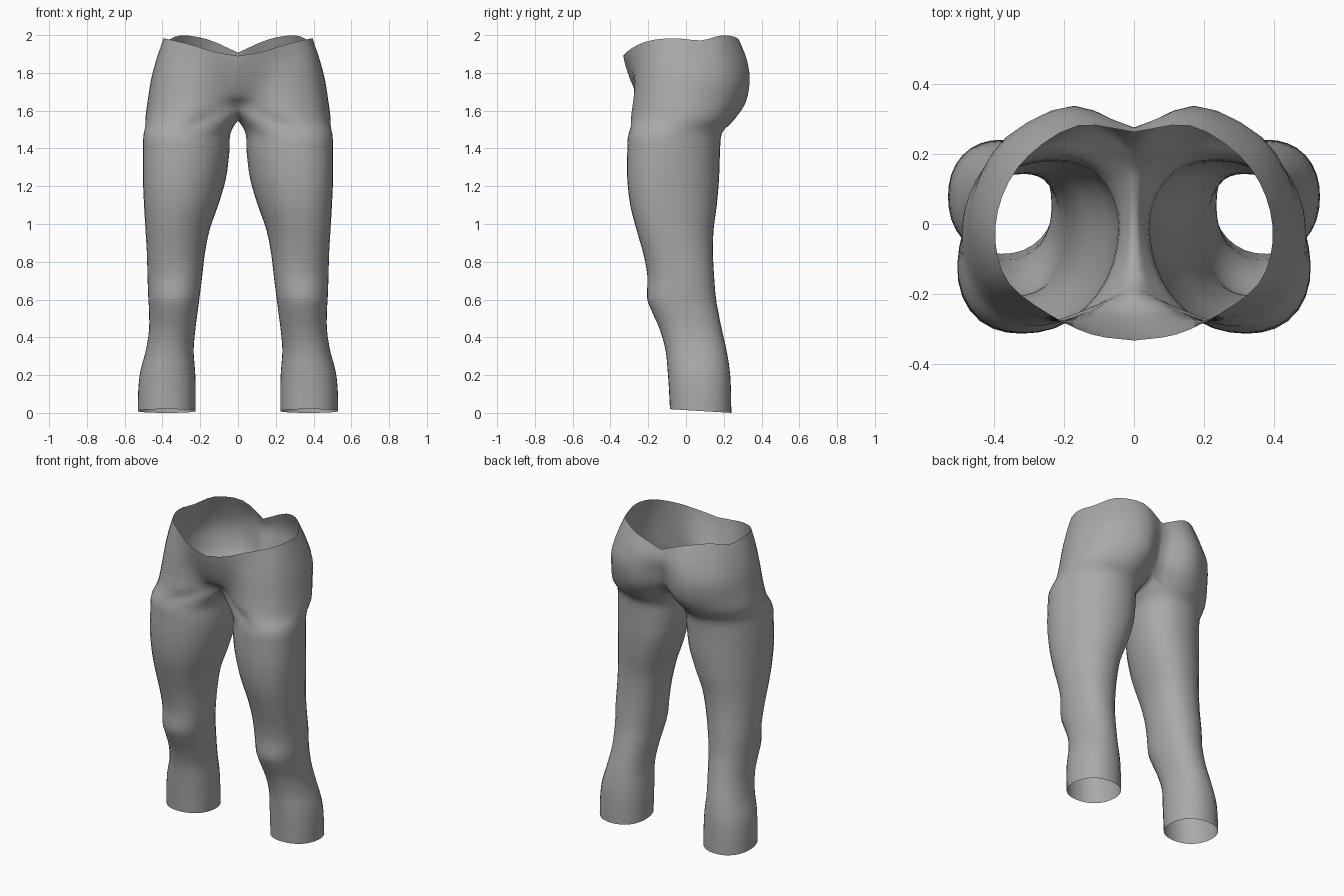
import bpy, bmesh, math
from mathutils import Vector

if "Cube" in bpy.data.objects:
    bpy.data.objects.remove(bpy.data.objects["Cube"])

COLS, ARC = 32, 25        # columns around a leg; the first ARC continue up over the hips
SUB = 3                   # rings between control levels

# Leg stations: height, inner x, outer x, front y, back y, outward lean of the front
LEG = [
    (0.01, .225, .530, -.085, .240, .00),
    (0.12, .224, .528, -.090, .238, .00),
    (0.22, .227, .517, -.097, .232, .00),
    (0.33, .235, .488, -.108, .215, .00),
    (0.44, .226, .471, -.138, .190, .00),
    (0.54, .213, .471, -.182, .170, .00),
    (0.61, .204, .475, -.206, .158, .00),
    (0.72, .190, .479, -.204, .149, .00),
    (0.84, .176, .482, -.225, .143, .01),
    (0.97, .152, .488, -.262, .146, .02),
    (1.10, .108, .494, -.295, .163, .03),
    (1.24, .069, .498, -.311, .175, .04),
    (1.38, .051, .498, -.311, .180, .04),
    (1.48, .045, .494, -.303, .190, .04),
]

# Hip arcs, from front centre around the side to back centre
CROTCH = [(0, -.18, 1.61), (.09, -.225, 1.60), (.26, -.29, 1.57),
          (.425, -.22, 1.56), (.487, -.06, 1.56), (.47, .08, 1.56),
          (.38, .19, 1.55), (.19, .245, 1.54), (0, .17, 1.60)]
LOW_HIP = [(0, -.245, 1.67), (.10, -.25, 1.67), (.26, -.278, 1.66),
           (.415, -.20, 1.66), (.473, -.05, 1.66), (.46, .09, 1.66),
           (.37, .23, 1.65), (.17, .315, 1.64), (0, .22, 1.66)]
MID_HIP = [(0, -.285, 1.74), (.12, -.275, 1.75), (.26, -.268, 1.77),
           (.40, -.19, 1.77), (.455, -.05, 1.77), (.445, .10, 1.77),
           (.36, .25, 1.77), (.17, .337, 1.76), (0, .25, 1.75)]
HIGH_HIP = [(0, -.318, 1.83), (.12, -.302, 1.85), (.25, -.26, 1.87),
            (.38, -.18, 1.88), (.428, -.05, 1.88), (.412, .09, 1.88),
            (.34, .22, 1.89), (.17, .322, 1.87), (0, .275, 1.84)]
WAIST = [(0, -.332, 1.89), (.12, -.315, 1.91), (.24, -.258, 1.947),
         (.355, -.17, 1.975), (.395, -.05, 1.983), (.375, .08, 1.972),
         (.30, .195, 1.999), (.16, .28, 1.977), (0, .262, 1.907)]


def smooth_path(points, sub):
    """Catmull-Rom curve through the points."""
    p = [Vector(q) for q in points]
    p = [2 * p[0] - p[1]] + p + [2 * p[-1] - p[-2]]
    out = []
    for i in range(1, len(p) - 2):
        a, b, c, d = p[i - 1:i + 3]
        for s in range(sub):
            t = s / sub
            out.append(0.5 * (2 * b + (c - a) * t + (2 * a - 5 * b + 4 * c - d) * t * t
                              + (3 * b - a - 3 * c + d) * t ** 3))
    return out + [p[-2]]


def leg_ring(z, inner, outer, front, back, lean):
    """Rounded ring around one leg, starting at the inner front."""
    ring = []
    for k in range(COLS):
        ang = math.radians(45 + k * 360 / COLS)
        c, s = math.cos(ang), math.sin(ang)
        r = (abs(c) ** 2.2 + abs(s) ** 2.2) ** (-1 / 2.2)
        x = (inner + outer) / 2 - (outer - inner) / 2 * c * r + lean * s
        y = (front + back) / 2 - (back - front) / 2 * s * r
        ring.append(Vector((x, y, z + (0.01 * s if z < 0.05 else 0))))
    return ring


# Control levels from ankle to waist
levels = [leg_ring(*row) for row in LEG]
crotch = smooth_path(CROTCH, 3)
for j in range(1, COLS - ARC + 1):          # saddle between the legs
    t = j / (COLS - ARC + 1)
    u = 2 * t - 1
    crotch.append(Vector((0, .17 - .35 * t, 1.548 + .057 * u * u)))
levels.append(crotch)
levels += [smooth_path(arc, 3) for arc in (LOW_HIP, MID_HIP, HIGH_HIP, WAIST)]

# Surface of one side, column by column
crotch_row = len(LEG) * SUB
bm = bmesh.new()
columns = []
for k in range(COLS):
    path = smooth_path([lv[k] for lv in levels if k < len(lv)], SUB)
    column = []
    for i, p in enumerate(path):
        on_centre = i >= crotch_row and (k == 0 or k >= ARC - 1)
        column.append(bm.verts.new((0 if on_centre else max(p.x, 0.002), p.y, p.z)))
    columns.append(column)
for k in range(COLS):
    a, b = columns[k], columns[(k + 1) % COLS]
    rows = len(a) if k < ARC - 1 else crotch_row + 1
    for i in range(rows - 1):
        bm.faces.new((a[i], b[i], b[i + 1], a[i + 1]))

mesh = bpy.data.meshes.new("legs_and_hips")
bm.to_mesh(mesh)
bm.free()
legs = bpy.data.objects.new("legs_and_hips", mesh)
bpy.context.collection.objects.link(legs)

# Other side
mirror = legs.modifiers.new("mirror", 'MIRROR')
mirror.use_axis[0] = True
mirror.use_mirror_merge = True
mirror.merge_threshold = 0.0005

grey = bpy.data.materials.new("plain grey")
grey.diffuse_color = (0.4, 0.4, 0.4, 1)
grey.use_nodes = True
grey.node_tree.nodes["Principled BSDF"].inputs["Base Color"].default_value = grey.diffuse_color
mesh.materials.append(grey)

bpy.context.view_layer.objects.active = legs
legs.select_set(True)
bpy.ops.object.shade_smooth_by_angle(angle=math.radians(50))
